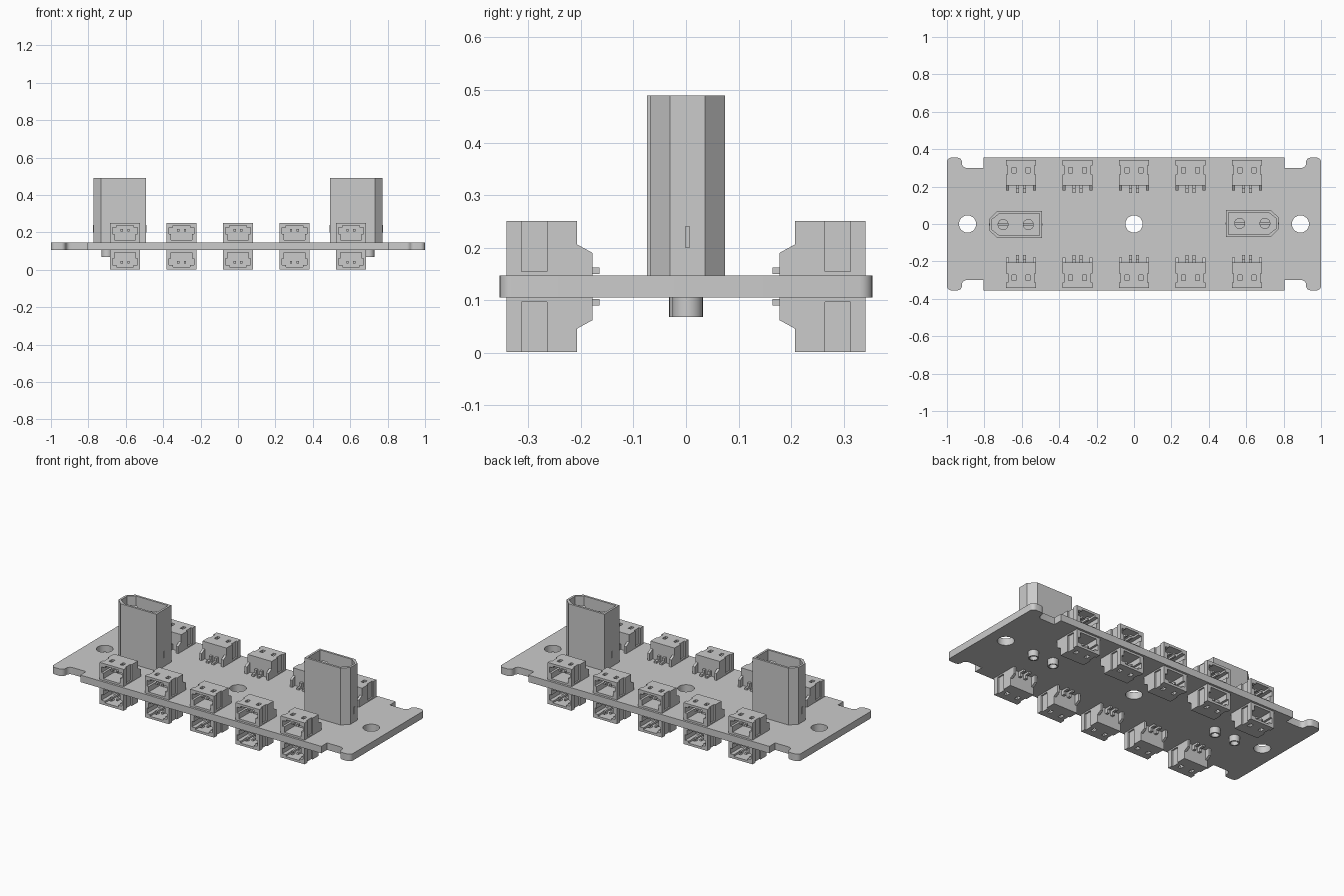
import bpy, bmesh, math
from mathutils import Matrix, Vector

cube = bpy.data.objects.get("Cube")
if cube:
    bpy.data.objects.remove(cube)

grey = bpy.data.materials.new("plain grey")
grey.use_nodes = True
grey.diffuse_color = (0.6, 0.6, 0.6, 1)
grey.node_tree.nodes["Principled BSDF"].inputs["Base Color"].default_value = (0.6, 0.6, 0.6, 1)

MID = 0.126      # height of the board's middle plane
HALF = 0.021     # half the board thickness


def add_object(name, bm):
    bmesh.ops.recalc_face_normals(bm, faces=bm.faces)
    mesh = bpy.data.meshes.new(name)
    bm.to_mesh(mesh)
    bm.free()
    mesh.materials.append(grey)
    obj = bpy.data.objects.new(name, mesh)
    bpy.context.scene.collection.objects.link(obj)
    return obj


def add_box(bm, x0, x1, y0, y1, z0, z1):
    size = Matrix.Diagonal((x1 - x0, y1 - y0, z1 - z0, 1))
    centre = Matrix.Translation(((x0 + x1) / 2, (y0 + y1) / 2, (z0 + z1) / 2))
    bmesh.ops.create_cube(bm, size=1, matrix=centre @ size)


def box(name, *limits):
    bm = bmesh.new()
    add_box(bm, *limits)
    return add_object(name, bm)


def add_prism(bm, points, direction):
    face = bm.faces.new([bm.verts.new(p) for p in points])
    new = bmesh.ops.extrude_face_region(bm, geom=[face])["geom"]
    verts = [v for v in new if isinstance(v, bmesh.types.BMVert)]
    bmesh.ops.translate(bm, verts=verts, vec=direction)


def prism(name, outline, z0, z1):
    bm = bmesh.new()
    add_prism(bm, [(x, y, z0) for x, y in outline], Vector((0, 0, z1 - z0)))
    return add_object(name, bm)


def cylinder(name, x, y, z0, z1, radius, segments=32):
    bm = bmesh.new()
    bmesh.ops.create_cone(bm, cap_ends=True, segments=segments, radius1=radius,
                          radius2=radius, depth=z1 - z0,
                          matrix=Matrix.Translation((x, y, (z0 + z1) / 2)))
    return add_object(name, bm)


def cut(obj, *cutters):
    # Bake each boolean cut, then drop the cutter
    for cutter in cutters:
        mod = obj.modifiers.new("cut", "BOOLEAN")
        mod.operation = "DIFFERENCE"
        mod.solver = "EXACT"
        mod.object = cutter
        graph = bpy.context.evaluated_depsgraph_get()
        mesh = bpy.data.meshes.new_from_object(obj.evaluated_get(graph))
        obj.modifiers.clear()
        obj.data = mesh
        bpy.data.objects.remove(cutter)
    return obj


def smooth(obj):
    obj.data.shade_smooth()
    obj.data.set_sharp_from_angle(angle=math.radians(30))
    return obj


# Board with notched long edges, rounded end tabs and three holes
quarter = [(1, 0.355), (0.92, 0.355), (0.92, 0.30), (0.805, 0.30), (0.805, 0.355)]
outline = quarter + [(-x, y) for x, y in reversed(quarter)]
outline += [(-x, -y) for x, y in outline]
bm = bmesh.new()
add_prism(bm, [(x, y, MID - HALF) for x, y in outline], Vector((0, 0, 2 * HALF)))
corners = [e for e in bm.edges if abs(e.verts[0].co.z - e.verts[1].co.z) > HALF
           and abs(e.verts[0].co.x) > 0.9]
bmesh.ops.bevel(bm, geom=corners, offset=0.025, segments=5, profile=0.5, affect="EDGES")
board = add_object("circuit_board", bm)
cut(board, *[cylinder("hole_cutter", x, 0, 0, 0.3, 0.046) for x in (-0.89, 0, 0.89)])
smooth(board)

# Small socket, facing the front; its heights are measured from the board's middle
TOP = 0.125
socket = box("socket", -0.08, 0.08, -0.342, -0.207, HALF, TOP)
cutters = [
    box("cavity_low", -0.055, 0.055, -0.36, -0.24, 0.033, 0.080),
    box("cavity_high", -0.068, 0.068, -0.36, -0.24, 0.066, 0.100),
    box("cavity_key", -0.045, 0.045, -0.36, -0.24, 0.095, 0.111),
]
for s in (-1, 1):
    cutters.append(box("side_recess", s * 0.08 - 0.009, s * 0.08 + 0.009,
                       -0.313, -0.265, 0.029, 0.2))
    cutters.append(box("top_slot", s * 0.037 - 0.01, s * 0.037 + 0.01,
                       -0.302, -0.272, 0.09, 0.2))
cut(socket, *cutters)

# Rear ears, solder feet and contacts joined into the socket mesh
bm = bmesh.new()
bm.from_mesh(socket.data)
ear = [(-0.21, HALF), (-0.178, HALF), (-0.178, 0.064), (-0.207, 0.08), (-0.21, 0.08)]
for s in (-1, 1):
    add_prism(bm, [(s * 0.08, y, z) for y, z in ear], Vector((-s * 0.015, 0, 0)))
    x = s * 0.018
    add_box(bm, x - 0.008, x + 0.008, -0.21, -0.165, 0.024, 0.036)
    add_box(bm, x - 0.008, x + 0.008, -0.21, -0.19, 0.036, 0.055)
    add_box(bm, x - 0.006, x + 0.006, -0.32, -0.239, 0.079, 0.091)
socket_mesh = add_object("socket_pattern", bm)
shared = socket_mesh.data
for old in (socket, socket_mesh):
    bpy.data.objects.remove(old)

for side, turn_x, turn_z in (("front_top", 0, 0), ("back_top", 0, math.pi),
                             ("back_bottom", math.pi, 0), ("front_bottom", math.pi, math.pi)):
    for i in range(5):
        obj = bpy.data.objects.new(f"socket_{side}_{i + 1}", shared)
        obj.location = ((i - 2) * 0.302, 0, MID)
        obj.rotation_euler = (turn_x, 0, turn_z)
        bpy.context.scene.collection.objects.link(obj)


# Tall power plugs, chamfered on the outer end
def plug_outline(inset):
    a, b, h = 0.138 - inset, 0.141 - inset, 0.0715 - inset
    tip = 0.033 - inset * 0.4
    half = [(-b, h), (a - 0.04, h), (a, tip)]
    return half + [(x, -y) for x, y in reversed(half)]


def place(points, side):
    return [(side * (x + 0.634), side * (y + 0.003)) for x, y in points]


for side, label in ((-1, "right"), (1, "left")):
    base = MID + HALF
    shell = prism(f"power_plug_{label}", place(plug_outline(0), side), base, 0.49)
    cut(shell, prism("plug_cavity", place(plug_outline(0.013), side), 0.25, 0.6))
    y = side * 0.003
    for n, px in enumerate((0.565, 0.70)):
        x = side * px
        # Split contact inside the shell
        pin = cylinder(f"plug_pin_{label}_{n + 1}", x, y, 0.24, 0.45, 0.029)
        smooth(cut(pin, box("pin_split", x - 0.05, x + 0.05, y - 0.004, y + 0.004, 0.31, 0.6)))
        # Hollow solder tail under the board
        tail = cylinder(f"solder_tail_{label}_{n + 1}", x, y, 0.068, MID, 0.029)
        smooth(cut(tail, cylinder("tail_bore", x, y, 0, 0.11, 0.021)))
    # Small raised ribs low on both ends
    for n, ex in enumerate((0.493, 0.772)):
        x = side * ex
        box(f"plug_rib_{label}_{n + 1}", x - 0.004, x + 0.004, y - 0.005, y + 0.005, 0.20, 0.24)
